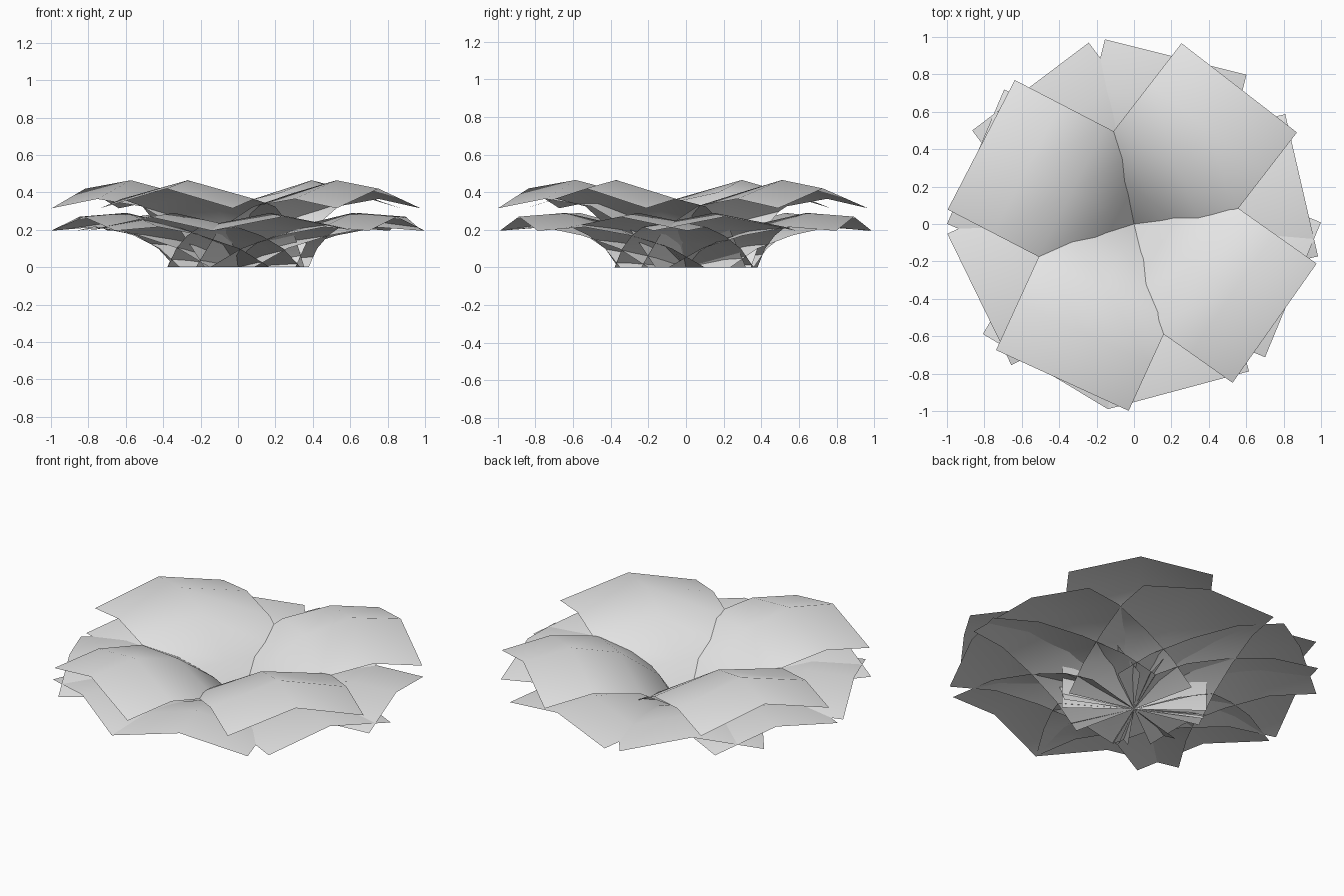
import bpy
import bmesh
from math import radians
from mathutils import Matrix

cube = bpy.data.objects.get("Cube")
if cube:
    bpy.data.objects.remove(cube, do_unlink=True)

# Plain pale leaf material
leaf_mat = bpy.data.materials.new("pale_grey")
leaf_mat.use_nodes = True
colour = (0.8, 0.8, 0.8, 1)
leaf_mat.diffuse_color = colour
leaf_mat.node_tree.nodes["Principled BSDF"].inputs["Base Color"].default_value = colour

HALF_WIDTH = 0.39

# Midrib profiles: distance from the centre, height, sag of the side edges
UPPER = [(0, 0, 0), (0.15, 0.235, 0.03), (0.375, 0.40, 0.075),
         (0.645, 0.465, 0.10), (0.92, 0.42, 0.105)]
LOWER = [(0, 0, 0), (0.18, 0.14, 0.04), (0.41, 0.235, 0.065),
         (0.66, 0.29, 0.075), (0.92, 0.27, 0.075)]


def make_leaf(name, profile, angle):
    """Rectangular sheet arched along its length and folded along its midrib."""
    bm = bmesh.new()
    rows = []
    for r, z, sag in profile:
        rows.append([bm.verts.new((r, side * HALF_WIDTH, z - sag * abs(side)))
                     for side in (-1, 0, 1)])
    for a, b in zip(rows, rows[1:]):
        for i in range(2):
            bm.faces.new((a[i], b[i], b[i + 1], a[i + 1]))
    bm.transform(Matrix.Rotation(radians(angle), 4, 'Z'))
    for f in bm.faces:
        f.smooth = True
    mesh = bpy.data.meshes.new(name)
    bm.to_mesh(mesh)
    bm.free()
    mesh.materials.append(leaf_mat)
    obj = bpy.data.objects.new(name, mesh)
    bpy.context.collection.objects.link(obj)


# Upper whorl of four leaves
for n, angle in enumerate((52.3, 152.6, 245.4, 324.8), 1):
    make_leaf(f"upper_leaf_{n}", UPPER, angle)

# Lower whorl of eight flatter leaves
for n, angle in enumerate((13, 76, 127, 157, 206, 239, 285, 337.5), 1):
    make_leaf(f"lower_leaf_{n}", LOWER, angle)
